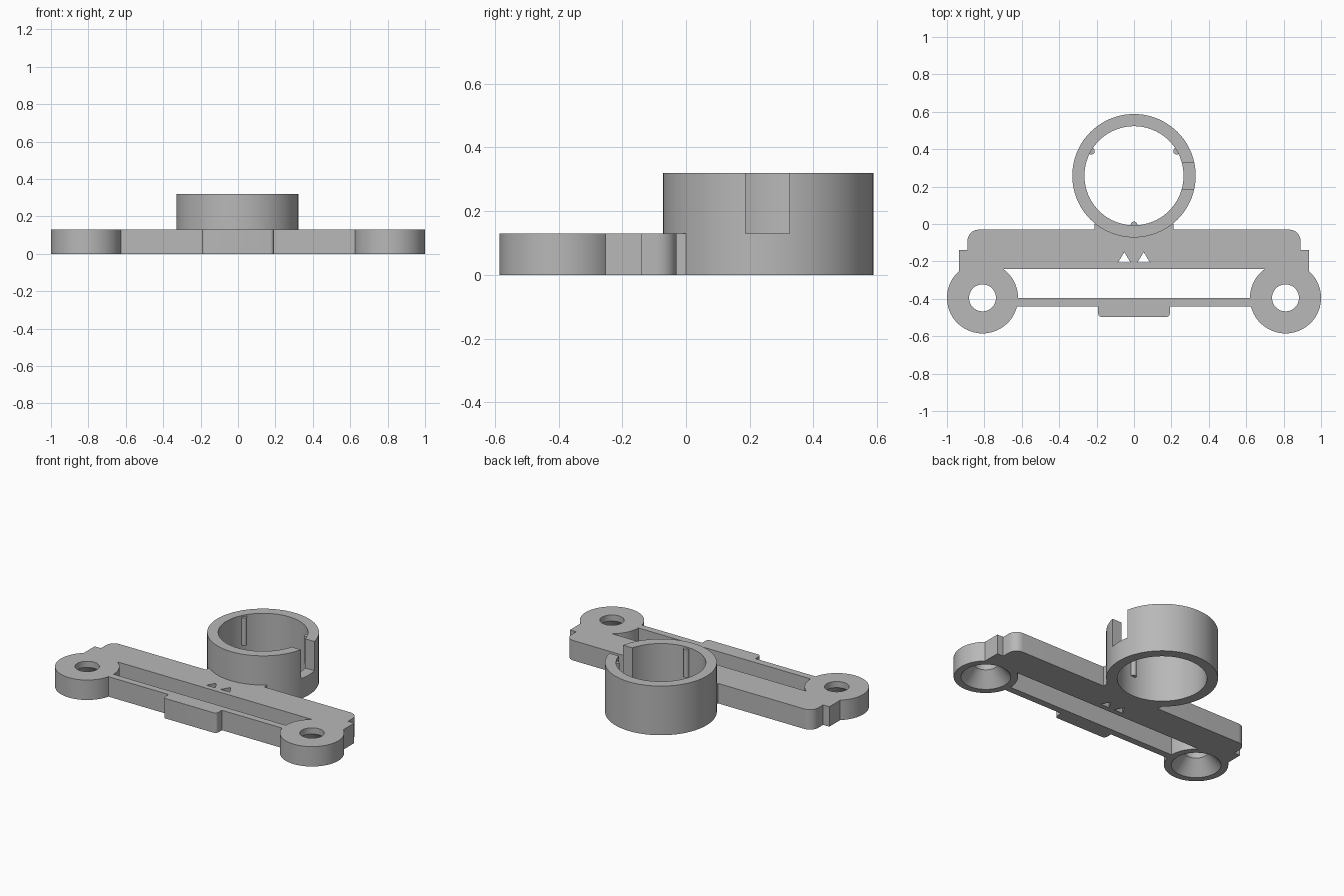
import bpy, bmesh, math
from mathutils import Vector

cube = bpy.data.objects.get("Cube")
if cube:
    bpy.data.objects.remove(cube, do_unlink=True)

T = 0.13                      # plate thickness
H = 0.32                      # ring height
RING_Y, RING_R, RING_IN = 0.258, 0.33, 0.265

grey = bpy.data.materials.new("light_grey")
grey.use_nodes = True
colour = (0.48, 0.48, 0.48, 1)
grey.diffuse_color = colour
grey.node_tree.nodes["Principled BSDF"].inputs["Base Color"].default_value = colour


def finish(name, bm):
    bmesh.ops.recalc_face_normals(bm, faces=bm.faces)
    mesh = bpy.data.meshes.new(name)
    bm.to_mesh(mesh)
    bm.free()
    ob = bpy.data.objects.new(name, mesh)
    mesh.materials.append(grey)
    bpy.context.collection.objects.link(ob)
    return ob


def prism(name, outline, z0, z1):
    """Extrude a flat outline from z0 to z1."""
    bm = bmesh.new()
    face = bm.faces.new([bm.verts.new((x, y, z0)) for x, y in outline])
    new = bmesh.ops.extrude_face_region(bm, geom=[face])["geom"]
    bmesh.ops.translate(bm, vec=(0, 0, z1 - z0),
                        verts=[v for v in new if isinstance(v, bmesh.types.BMVert)])
    return finish(name, bm)


def lathe(name, profile, cx, cy, sides=80):
    """Spin a closed (radius, z) profile about a vertical axis."""
    bm = bmesh.new()
    loops = []
    for i in range(sides):
        a = math.tau * i / sides
        loops.append([bm.verts.new((cx + r * math.cos(a), cy + r * math.sin(a), z))
                      for r, z in profile])
    n = len(profile)
    for i in range(sides):
        p, q = loops[i], loops[(i + 1) % sides]
        for k in range(n):
            m = (k + 1) % n
            bm.faces.new((p[k], p[m], q[m], q[k]))
    return finish(name, bm)


def arc(cx, cy, r, a0, a1, n=8):
    return [(cx + r * math.cos(math.radians(a0 + (a1 - a0) * i / n)),
             cy + r * math.sin(math.radians(a0 + (a1 - a0) * i / n)))
            for i in range(n + 1)]


def mirrored(half):
    """Close an outline given its +x half, ordered from front to back."""
    return half + [(-x, y) for x, y in reversed(half)]


def cut(ob, cutter):
    mod = ob.modifiers.new("cut", 'BOOLEAN')
    mod.operation, mod.solver, mod.object = 'DIFFERENCE', 'EXACT', cutter
    bpy.ops.object.select_all(action='DESELECT')
    bpy.context.view_layer.objects.active = ob
    ob.select_set(True)
    bpy.ops.object.modifier_apply(modifier=mod.name)
    bpy.data.objects.remove(cutter, do_unlink=True)


def smooth(ob):
    bpy.ops.object.select_all(action='DESELECT')
    bpy.context.view_layer.objects.active = ob
    ob.select_set(True)
    bpy.ops.object.shade_smooth_by_angle(angle=math.radians(30))


# Main bar: end tabs, rounded back corners and a neck that ends inside the ring wall
neck = arc(0, RING_Y, 0.3, -59, -91, 10)[:-1]
bar_half = [(0.89, -0.24), (0.89, -0.25), (0.935, -0.254), (0.935, -0.14), (0.89, -0.14)]
bar_half += arc(0.83, -0.09, 0.06, 0, 90)
bar_half += [(0.21, -0.03), (0.21, 0)] + neck
bar = prism("main_bar", mirrored(bar_half), 0, T)

# Two triangular windows through the bar
for s in (-1, 1):
    tri = [(s * 0.052 - 0.033, -0.205), (s * 0.052 + 0.033, -0.205), (s * 0.052, -0.15)]
    cut(bar, prism("triangle_cutter", tri, -0.1, T + 0.1))

# Front rail with its rounded thumb pad
rail_half = arc(0.172, -0.477, 0.02, -90, 0, 5)
rail_half += [(0.192, -0.44), (0.64, -0.44), (0.64, -0.395)]
rail = prism("front_rail", mirrored(rail_half), 0, T)

# End lugs with holes countersunk from below
lug_profile = [(0.19, 0), (0.19, T), (0.072, T), (0.072, 0.09), (0.147, 0)]
lugs = [lathe(n, lug_profile, s * 0.81, -0.395)
        for n, s in (("left_lug", 1), ("right_lug", -1))]

# Ring with a slot in its left wall
ring = lathe("ring", [(RING_R, 0), (RING_R, H), (RING_IN, H), (RING_IN, 0)], 0, RING_Y)
slot = [(0.2, 0.187), (0.4, 0.187), (0.4, 0.325), (0.2, 0.325)]
cut(ring, prism("slot_cutter", slot, T, H + 0.1))

# Three slim ribs on the inside of the ring
ribs = []
for name, deg in (("front_rib", -90), ("left_rib", 30), ("right_rib", 150)):
    d = Vector((math.cos(math.radians(deg)), math.sin(math.radians(deg))))
    c = Vector((0, RING_Y)) + d * (RING_IN - 0.002)
    ribs.append(prism(name, arc(c.x, c.y, 0.018, 0, 337.5, 15), T, H - 0.01))

for ob in [bar, rail, ring] + lugs + ribs:
    smooth(ob)
